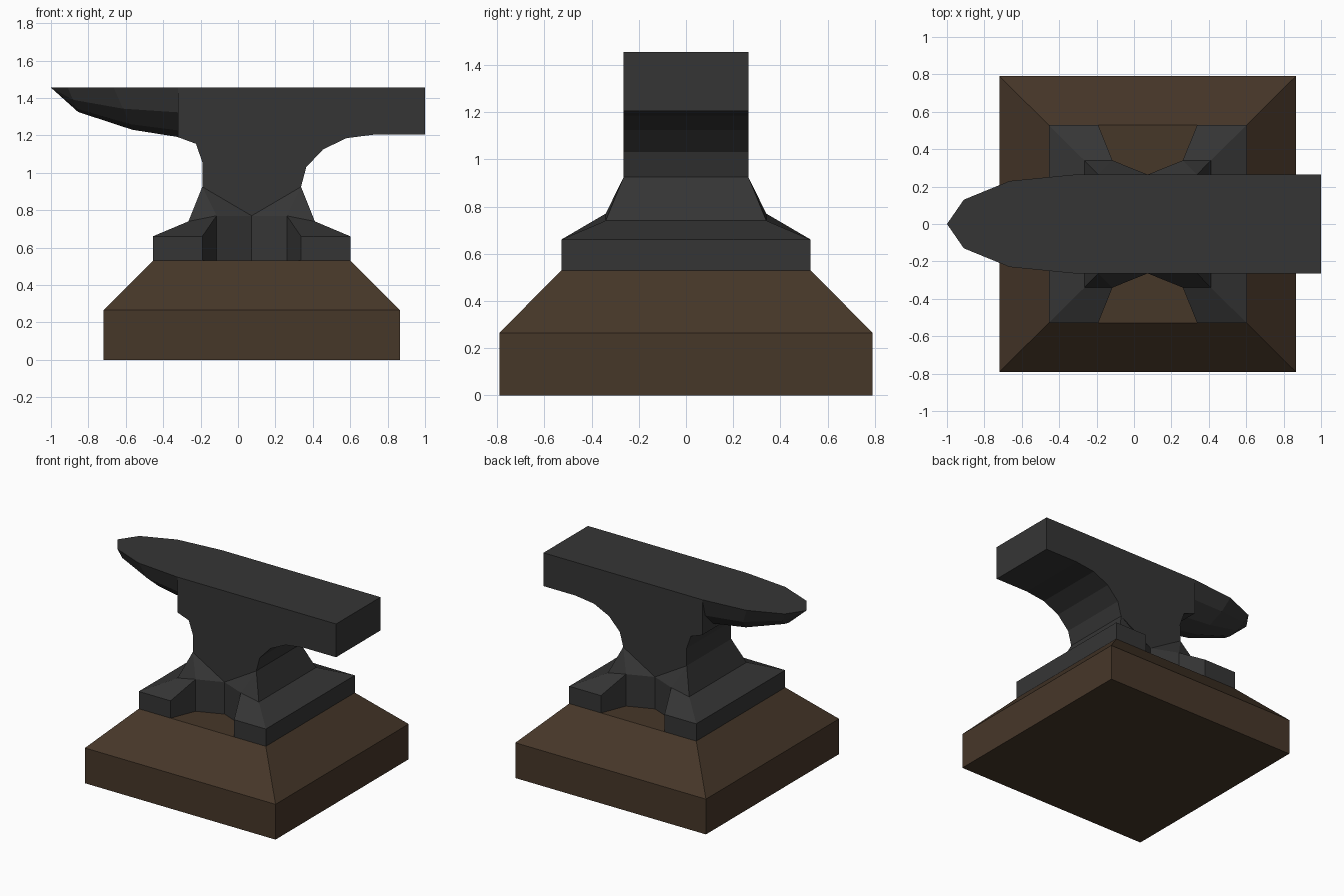
import bpy, bmesh
from math import sin, cos, radians

if "Cube" in bpy.data.objects:
    bpy.data.objects.remove(bpy.data.objects["Cube"])

CX = 0.073   # shared centre of foot and plinth
TOP = 1.455


def material(name, color):
    m = bpy.data.materials.new(name)
    m.diffuse_color = (*color, 1)
    m.use_nodes = True
    m.node_tree.nodes["Principled BSDF"].inputs["Base Color"].default_value = m.diffuse_color
    return m


iron = material("dark_iron", (0.036, 0.036, 0.036))
wood = material("brown_wood", (0.062, 0.038, 0.022))


def build(name, faces, mat):
    """Make an object from a list of polygons, welding shared corners."""
    bm = bmesh.new()
    for f in faces:
        bm.faces.new([bm.verts.new(p) for p in f])
    bmesh.ops.remove_doubles(bm, verts=bm.verts[:], dist=0.0005)
    bmesh.ops.recalc_face_normals(bm, faces=bm.faces[:])
    me = bpy.data.meshes.new(name)
    bm.to_mesh(me)
    bm.free()
    me.materials.append(mat)
    ob = bpy.data.objects.new(name, me)
    bpy.context.collection.objects.link(ob)
    return ob


def bridge(a, b):
    n = len(a)
    return [[a[i], a[(i + 1) % n], b[(i + 1) % n], b[i]] for i in range(n)]


def mirror(faces, axis):
    def flip(p):
        return (-p[0], p[1], p[2]) if axis == 0 else (p[0], -p[1], p[2])
    return faces + [[flip(p) for p in f] for f in faces]


# Wooden plinth: square block with a sloped top
def rect(hx, hy, z):
    return [(CX - hx, -hy, z), (CX + hx, -hy, z), (CX + hx, hy, z), (CX - hx, hy, z)]


r = [rect(0.792, 0.79, 0), rect(0.792, 0.79, 0.265), rect(0.528, 0.528, 0.53)]
build("wooden_plinth", [r[0], r[2]] + bridge(r[0], r[1]) + bridge(r[1], r[2]), wood)

# Anvil body: side profile from right waist round to left waist, closed by a V
W = 0.264
outline = [(CX + W, 0.925), (0.365, 1.03), (0.455, 1.125), (0.58, 1.185), (0.735, 1.205),
           (1.0, 1.205), (1.0, TOP), (-0.32, TOP), (-0.32, 1.19), (-0.225, 1.155),
           (-0.19, 1.055), (CX - W, 0.925)]
front = [(x, -W, z) for x, z in outline]
back = [(x, W, z) for x, z in outline]
body = [front + [(CX, -W, 0.77)], back + [(CX, W, 0.77)]]
body += bridge(front, back)[:-1]

# Anvil foot: one corner, mirrored both ways (relative to CX)
Z0 = 0.53
A, V = (W, -W, 0.925), (0, -W, 0.77)
P, Q = (0.338, -0.34, 0.74), (0.188, -0.34, 0.77)
C, D = (0.528, -0.528, 0.66), (0.264, -0.528, 0.66)


def low(p):
    return (p[0], p[1], Z0)


corner = [[A, V, Q], [A, Q, P], [P, Q, D, C]]
corner += [[a, b, low(b), low(a)] for a, b in ((C, D), (D, Q), (Q, V))]
foot = mirror(corner, 1)
ends = [A, P, C, low(C)]
for a, b in zip(ends, ends[1:]):
    foot.append([a, b, (b[0], -b[1], b[2]), (a[0], -a[1], a[2])])
foot = mirror(foot, 0)
half = [low(p) for p in (C, D, Q, V)]
half += [(-x, y, z) for x, y, z in half[-2::-1]]
foot.append(half + [(x, -y, z) for x, y, z in half[::-1]])
foot = [[(x + CX, y, z) for x, y, z in f] for f in foot]
build("anvil_body", body + foot, iron)

# Horn: half-round rings narrowing to a point level with the top
# (x at top edge, x at keel, half width, depth)
angles = [radians(30 * i) for i in range(7)]
rings = []
for xt, xk, w, d in ((-0.32, -0.32, W, 0.264), (-0.665, -0.565, 0.23, 0.225),
                     (-0.91, -0.855, 0.13, 0.13)):
    rings.append([(xt + (xk - xt) * sin(a), w * cos(a), TOP - d * sin(a)) for a in angles])
tip = (-1.0, 0, TOP)
horn = []
for a, b in zip(rings, rings[1:]):
    horn += bridge(a, b)
n = len(angles)
horn += [[rings[2][i], rings[2][(i + 1) % n], tip] for i in range(n)]
horn.append(rings[0])
build("anvil_horn", horn, iron)
